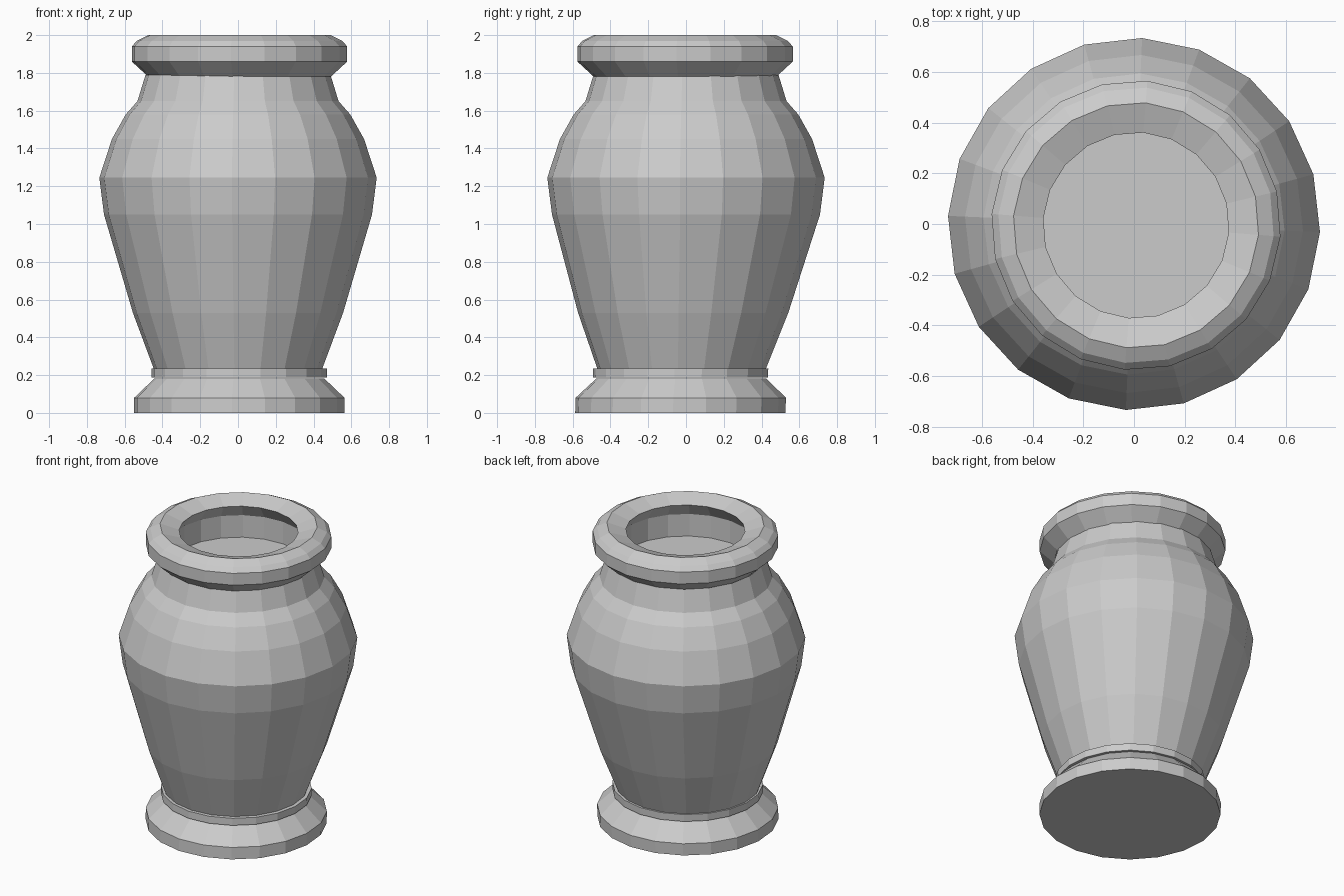
import bpy
import bmesh
from math import cos, sin, radians, tau

SIDES = 20

cube = bpy.data.objects.get("Cube")
if cube:
    bpy.data.objects.remove(cube, do_unlink=True)

# One stone colour for every part
stone = bpy.data.materials.new("stone grey")
stone.use_nodes = True
colour = (0.6, 0.6, 0.6, 1)
stone.diffuse_color = colour
stone.node_tree.nodes["Principled BSDF"].inputs["Base Color"].default_value = colour


def lean(z):
    """The lower part of the urn sits slightly towards the front."""
    return -0.03 * max(0, 1 - z / 1.05)


def turned_part(name, profile, turn, shift=(0, 0), cap_start=False, cap_end=False):
    """Spin a (radius, height) profile into a flat-sided solid."""
    bm = bmesh.new()
    rings = []
    for radius, z in profile:
        ring = []
        for i in range(SIDES):
            a = tau * i / SIDES + radians(turn)
            x = radius * cos(a) + shift[0]
            y = radius * sin(a) + shift[1] + lean(z)
            ring.append(bm.verts.new((x, y, z)))
        rings.append(ring)
    for low, high in zip(rings, rings[1:]):
        for i in range(SIDES):
            j = (i + 1) % SIDES
            bm.faces.new((low[i], low[j], high[j], high[i]))
    if cap_start:
        bm.faces.new(rings[0][::-1])
    if cap_end:
        bm.faces.new(rings[-1])
    mesh = bpy.data.meshes.new(name)
    bm.to_mesh(mesh)
    bm.free()
    mesh.materials.append(stone)
    obj = bpy.data.objects.new(name, mesh)
    bpy.context.collection.objects.link(obj)
    return obj


# Flared foot
turned_part("foot", [(0.558, 0), (0.558, 0.08), (0.45, 0.183)],
            turn=-4, shift=(0.007, 0), cap_start=True, cap_end=True)

# Thin band above the foot
turned_part("collar", [(0.465, 0.187), (0.465, 0.235)],
            turn=-4, shift=(0.007, -0.005), cap_start=True, cap_end=True)

# Tapered belly, shoulder and neck
turned_part("body", [(0.445, 0.2), (0.447, 0.235), (0.557, 0.53), (0.71, 1.05),
                     (0.735, 1.245), (0.668, 1.45), (0.595, 1.58),
                     (0.533, 1.65), (0.49, 1.79)], turn=-2.5)

# Overhanging rim with a funnel lip, undercut mouth and shallow floor
turned_part("rim", [(0.485, 1.78), (0.572, 1.86), (0.572, 1.94), (0.545, 1.97),
                    (0.485, 2), (0.367, 1.96), (0.43, 1.87), (0.43, 1.72)],
            turn=-4.5, shift=(0.008, -0.005), cap_end=True)
